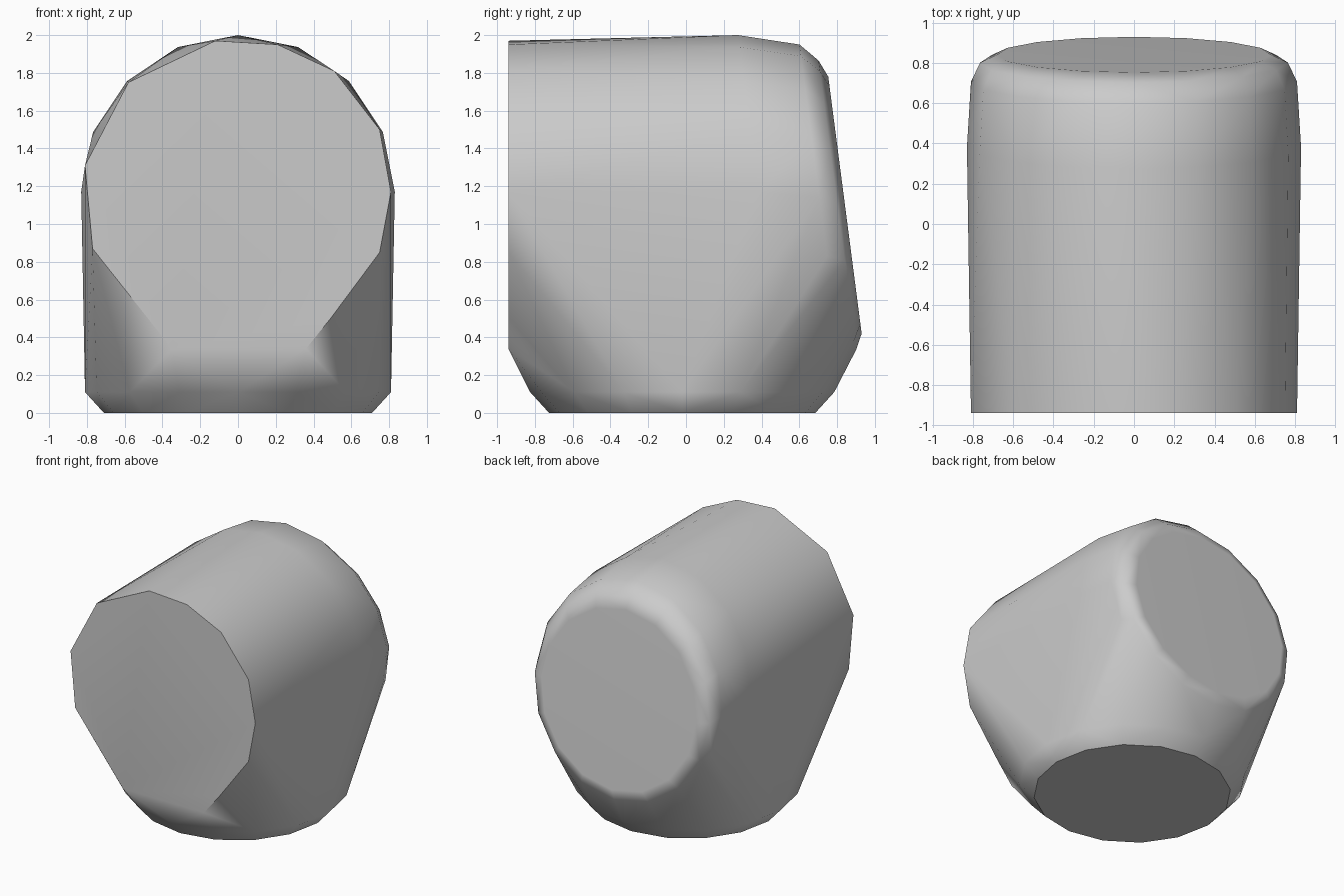
import bpy, bmesh
from math import sin, cos, tau, radians

cube = bpy.data.objects.get("Cube")
if cube:
    bpy.data.objects.remove(cube, do_unlink=True)

grey = bpy.data.materials.new("plain_grey")
grey.use_nodes = True
colour = (0.6, 0.6, 0.6, 1)
grey.diffuse_color = colour
grey.node_tree.nodes["Principled BSDF"].inputs["Base Color"].default_value = colour


def circle(n, phase=0.0):
    return [(cos(tau * (i + phase) / n), sin(tau * (i + phase) / n)) for i in range(n)]


points = []

# flat front face, cut low at the chin
front = [(-0.12, 1.97), (0.21, 1.95), (0.51, 1.81), (0.75, 1.5), (0.81, 1.17),
         (0.75, 0.85), (0.49, 0.5), (0.36, 0.34), (-0.35, 0.34), (-0.47, 0.5),
         (-0.77, 0.87), (-0.81, 1.31), (-0.58, 1.75)]
points += [(x, -0.94, z) for x, z in front]

# round back: leaning disc and its rolled rim (setback, radius, centre height)
for setback, radius, height in [(0, 0.68, 1.1), (0.04, 0.765, 1.1),
                                (0.13, 0.81, 1.14), (0.45, 0.83, 1.17)]:
    for c, s in circle(16):
        z = height + radius * s
        points.append((radius * c, 0.93 - 0.13 * (z - 0.42) - setback, z))

# round foot with a chamfered edge
for z, rx, ry in [(0, 0.71, 0.705), (0.11, 0.81, 0.805)]:
    points += [(rx * c, -0.02 + ry * s, z) for c, s in circle(16)]

# wrap the outlines in one convex skin
bm = bmesh.new()
for p in points:
    bm.verts.new(p)
hull = bmesh.ops.convex_hull(bm, input=bm.verts)
bmesh.ops.delete(bm, geom=[v for v in bm.verts if not v.link_faces], context='VERTS')
bmesh.ops.dissolve_limit(bm, angle_limit=radians(1), verts=bm.verts, edges=bm.edges)
bmesh.ops.recalc_face_normals(bm, faces=bm.faces)
mesh = bpy.data.meshes.new("rounded_body")
bm.to_mesh(mesh)
bm.free()
mesh.materials.append(grey)
body = bpy.data.objects.new("rounded_body", mesh)
bpy.context.collection.objects.link(body)

# soft shading with crisp front and foot edges
bpy.ops.object.select_all(action='DESELECT')
body.select_set(True)
bpy.context.view_layer.objects.active = body
bpy.ops.object.shade_smooth_by_angle(angle=radians(44))
weighted = body.modifiers.new("even_shading", 'WEIGHTED_NORMAL')
weighted.keep_sharp = True
